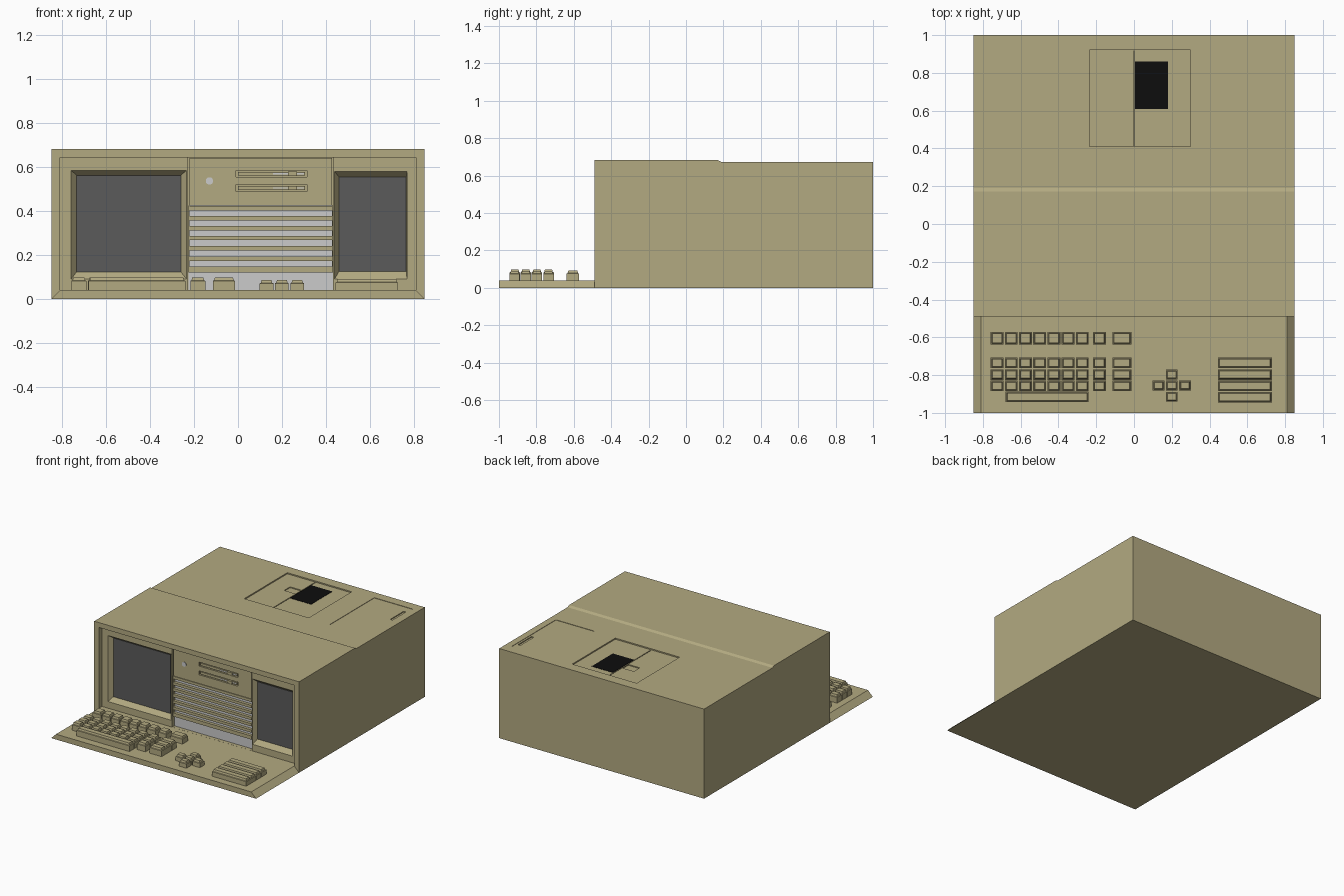
import bpy, bmesh, math

if "Cube" in bpy.data.objects:
    bpy.data.objects.remove(bpy.data.objects["Cube"])


def material(name, rgb):
    m = bpy.data.materials.new(name)
    m.diffuse_color = (*rgb, 1)
    m.use_nodes = True
    m.node_tree.nodes["Principled BSDF"].inputs["Base Color"].default_value = m.diffuse_color
    return m


TAN = material("tan_plastic", (0.45, 0.40, 0.22))
GLASS = material("dark_glass", (0.105, 0.105, 0.105))
BLACK = material("black_panel", (0.004, 0.004, 0.004))


def make(name, bm, mat):
    bmesh.ops.recalc_face_normals(bm, faces=bm.faces)
    me = bpy.data.meshes.new(name)
    bm.to_mesh(me)
    bm.free()
    ob = bpy.data.objects.new(name, me)
    bpy.context.collection.objects.link(ob)
    if mat:
        me.materials.append(mat)
    return ob


def loft(bm, rings):
    """Closed solid through equally sized rings of points."""
    rows = [[bm.verts.new(p) for p in r] for r in rings]
    n = len(rows[0])
    for a, b in zip(rows, rows[1:]):
        for i in range(n):
            j = (i + 1) % n
            bm.faces.new((a[i], a[j], b[j], b[i]))
    bm.faces.new(rows[0])
    bm.faces.new(rows[-1])


def flat(x0, x1, y0, y1, z):
    return [(x0, y0, z), (x1, y0, z), (x1, y1, z), (x0, y1, z)]


def upright(x0, x1, z0, z1, y):
    return [(x0, y, z0), (x1, y, z0), (x1, y, z1), (x0, y, z1)]


def solid(name, rings, mat=TAN):
    bm = bmesh.new()
    loft(bm, rings)
    return make(name, bm, mat)


def box(name, x0, x1, y0, y1, z0, z1, mat=TAN):
    return solid(name, [flat(x0, x1, y0, y1, z0), flat(x0, x1, y0, y1, z1)], mat)


def cut(target, cutter):
    mod = target.modifiers.new("cut", 'BOOLEAN')
    mod.operation = 'DIFFERENCE'
    mod.solver = 'EXACT'
    mod.object = cutter
    cutter.hide_render = True
    bpy.context.view_layer.objects.active = target
    bpy.ops.object.modifier_apply(modifier=mod.name)
    bpy.data.objects.remove(cutter)


# Case: side profile with the small step in the roof
profile = [(-0.49, 0), (1, 0), (1, 0.672), (0.19, 0.672), (0.172, 0.682), (-0.49, 0.682)]
case = solid("case", [[(x, y, z) for y, z in profile] for x in (-0.85, 0.85)])

# Front recess, then the screens, middle column and vent well
PANEL = -0.455
cut(case, box("cutter", -0.81, 0.81, -0.6, PANEL, 0.04, 0.645))
cut(case, solid("cutter", [upright(-0.76, -0.235, 0.09, 0.585, -0.47),
                           upright(-0.76, -0.235, 0.09, 0.585, PANEL),
                           upright(-0.735, -0.26, 0.123, 0.563, -0.425)]))
cut(case, solid("cutter", [upright(0.44, 0.77, 0.09, 0.58, -0.47),
                           upright(0.44, 0.77, 0.09, 0.58, PANEL),
                           upright(0.46, 0.766, 0.125, 0.555, -0.425)]))
cut(case, box("cutter", -0.228, 0.435, -0.47, -0.425, 0.0405, 0.644))

# Roof hatches: sunken panels, grip, latch and the split line
for r in [(-0.235, 0.30, 0.41, 0.92, 0.663), (-0.003, 0.003, 0.415, 0.915, 0.65),
          (-0.10, -0.004, 0.69, 0.76, 0.656),
          (0.48, 0.80, 0.40, 0.93, 0.669), (0.765, 0.785, 0.71, 0.87, 0.662)]:
    cut(case, box("cutter", *r, 0.75))
box("roof_black_panel", 0.004, 0.18, 0.61, 0.86, 0.655, 0.665, BLACK)

# Screen glass
solid("left_screen", [upright(-0.735, -0.26, 0.123, 0.563, -0.428),
                      upright(-0.735, -0.26, 0.123, 0.563, -0.42)], GLASS)
solid("right_screen", [upright(0.46, 0.766, 0.125, 0.555, -0.428),
                       upright(0.46, 0.766, 0.125, 0.555, -0.42)], GLASS)

# Drive panel with two slots, plus their inner bars and levers
drive_panel = box("drive_panel", -0.22, 0.428, -0.45, -0.42, 0.425, 0.642)
for z in (0.57, 0.505):
    cut(drive_panel, box("cutter", -0.01, 0.315, -0.47, -0.436, z - 0.015, z + 0.015))
    box("drive_bar", 0.0, 0.305, -0.447, -0.43, z - 0.009, z + 0.009)
    box("drive_slit", 0.16, 0.30, -0.449, -0.44, z - 0.003, z + 0.003, None)
    box("drive_lever", 0.228, 0.268, -0.456, -0.44, z - 0.01, z + 0.01)

# Round grey button
bm = bmesh.new()
loft(bm, [[(-0.13 + 0.017 * math.cos(i * math.tau / 20), y,
            0.537 + 0.017 * math.sin(i * math.tau / 20)) for i in range(20)]
          for y in (-0.456, -0.44)])
make("power_button", bm, None)

# Grey vent backing with tan slats and side rails
box("vent_backing", -0.225, 0.432, -0.43, -0.42, 0.041, 0.425, None)
for z in (0.413, 0.367, 0.322, 0.277, 0.23, 0.183):
    box("vent_slat", -0.22, 0.428, -0.452, -0.425, z - 0.01, z + 0.01)
box("vent_slat", -0.22, 0.428, -0.452, -0.425, 0.121, 0.148)
for x in (-0.225, 0.428):
    box("vent_rail", x, x + 0.005, -0.448, -0.425, 0.121, 0.425)

# Keyboard tray with sloping ends
solid("keyboard_tray", [flat(-0.85, 0.85, -1, -0.49, 0),
                        flat(-0.81, 0.81, -1, -0.49, 0.04)])


def keys(name, spots, top):
    """Keys as (x, y, width, depth): straight body, then a tapered cap."""
    bm = bmesh.new()
    for x, y, w, d in spots:
        def ring(z, inset):
            a, b = w / 2 - inset, d / 2 - inset
            return flat(x - a, x + a, y - b, y + b, z)
        loft(bm, [ring(0.038, 0), ring(top - 0.016, 0), ring(top - 0.014, 0.005),
                  ring(top, 0.009)])
    make(name, bm, TAN)


# Key columns and rows
columns = [(-0.725 + 0.0752 * i, 0.068) for i in range(7)] + [(-0.183, 0.068), (-0.064, 0.10)]
ROWS = (-0.735, -0.797, -0.857)
keys("function_keys", [(x, -0.605, w, 0.066) for x, w in columns], 0.092)
keys("main_keys", [(x, y, w, 0.056) for x, w in columns for y in ROWS], 0.098)
keys("space_bar", [(-0.46, -0.915, 0.44, 0.056)], 0.098)
keys("arrow_keys", [(0.2, -0.797, 0.062, 0.052), (0.2, -0.915, 0.062, 0.052)]
     + [(x, -0.855, 0.062, 0.052) for x in (0.13, 0.2, 0.27)], 0.087)
keys("wide_keys", [(0.587, y, 0.285, 0.056) for y in (*ROWS, -0.917)], 0.09)
